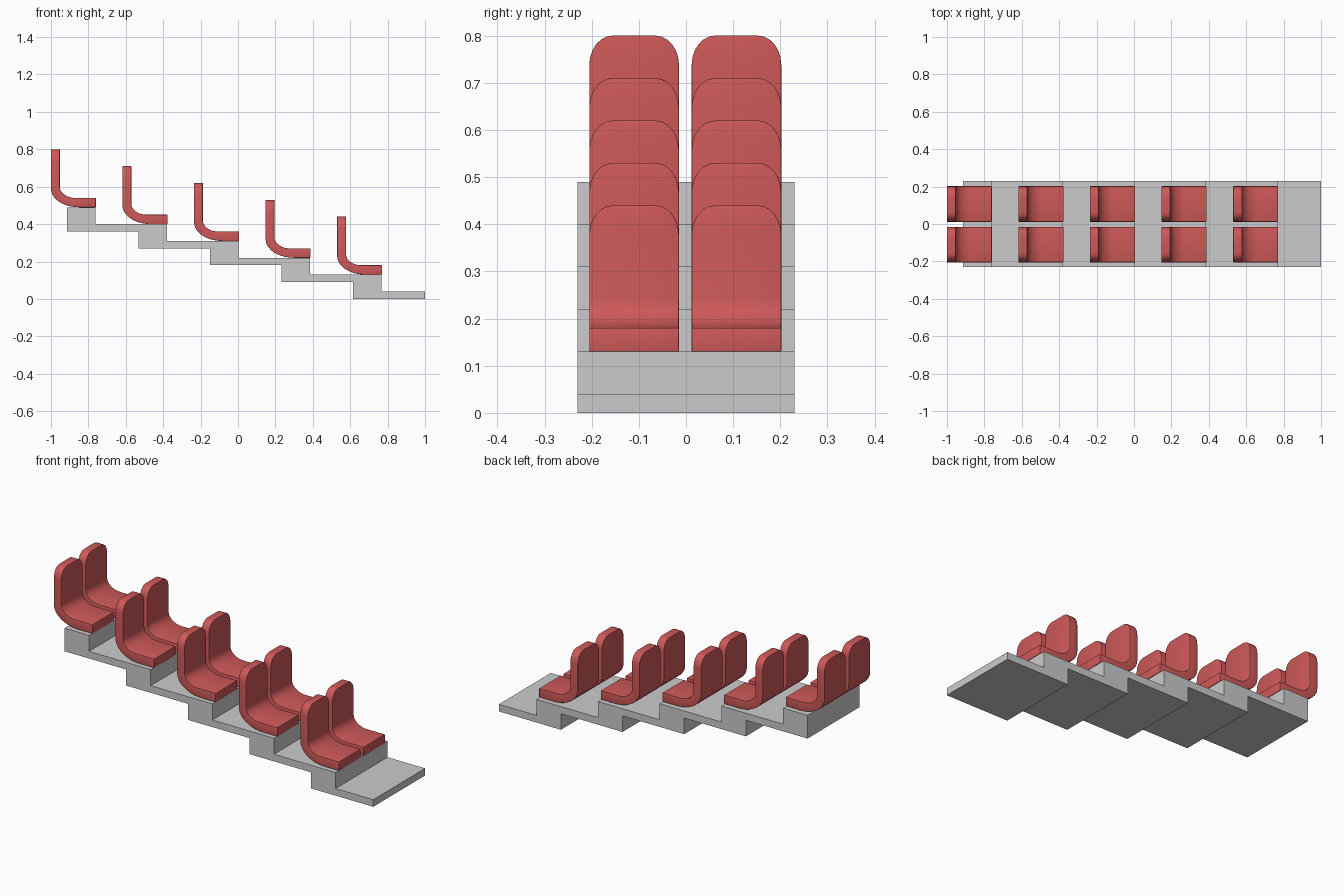
import bpy, bmesh
from math import sin, cos, radians

if "Cube" in bpy.data.objects:
    bpy.data.objects.remove(bpy.data.objects["Cube"])

ROWS, RUN, RISE = 5, 0.3825, 0.09

# Stepped concrete platform: one stair outline extruded along y
X0 = -0.915                                   # back of the top row
top, bottom = [], []
for i in range(ROWS):
    x, z = X0 + i * RUN, 0.36 - i * RISE
    x_end = x + RUN if i < ROWS - 1 else 1.0
    if i == 0:
        top.append((x, z + 0.13))
    top += [(x + 0.152, z + 0.13), (x + 0.152, z + 0.04)]
    bottom += [(x, z), (x_end, z)]
top.append((1.0, 0.04))
outline = top + bottom[::-1]

bm = bmesh.new()
face = bm.faces.new([bm.verts.new((x, -0.23, z)) for x, z in outline])
ext = bmesh.ops.extrude_face_region(bm, geom=[face])
bmesh.ops.translate(bm, vec=(0, 0.46, 0),
                    verts=[v for v in ext["geom"] if isinstance(v, bmesh.types.BMVert)])
bmesh.ops.recalc_face_normals(bm, faces=bm.faces)
mesh = bpy.data.meshes.new("stepped_platform")
bm.to_mesh(mesh)
bm.free()
bpy.context.collection.objects.link(bpy.data.objects.new("stepped_platform", mesh))

# Seat shell: stations (outer point, inner point, half width) from backrest top to seat front
HW, RX, RZ = 0.095, 0.05, 0.062
stations = []
for d in range(90, -1, -15):                  # rounded top corners
    t = radians(d)
    z = 0.8 - RZ * (1 - sin(t))
    stations.append(((-1.0, z), (-0.953, z), HW - RX * (1 - cos(t))))
for d in range(0, 91, 9):                     # bend from back into seat
    t = radians(d)
    stations.append(((-0.85 - 0.15 * cos(t), 0.59 - 0.10 * sin(t)),
                     (-0.87 - 0.083 * cos(t), 0.60 - 0.06 * sin(t)), HW))
stations.append(((-0.76, 0.49), (-0.76, 0.54), HW))

bm = bmesh.new()
rings = [[bm.verts.new((p[0], y, p[1])) for p, y in ((o, -w), (o, w), (n, w), (n, -w))]
         for o, n, w in stations]
for a, b in zip(rings, rings[1:]):
    for k in range(4):
        bm.faces.new((a[k], a[(k + 1) % 4], b[(k + 1) % 4], b[k]))
bm.faces.new(rings[0])
bm.faces.new(rings[-1][::-1])
bmesh.ops.recalc_face_normals(bm, faces=bm.faces)
# Soft rounding of the rim
rim = [e for e in bm.edges if e.calc_face_angle() > radians(40)]
bmesh.ops.bevel(bm, geom=rim, offset=0.007, offset_type='OFFSET', segments=3,
                profile=0.5, affect='EDGES', clamp_overlap=True)
seat_mesh = bpy.data.meshes.new("seat")
bm.to_mesh(seat_mesh)
bm.free()

red = bpy.data.materials.new("red_plastic")
red.diffuse_color = (0.62, 0.10, 0.10, 1)
red.use_nodes = True
red.node_tree.nodes["Principled BSDF"].inputs["Base Color"].default_value = red.diffuse_color
seat_mesh.materials.append(red)

# Two seats on every step
for i in range(ROWS):
    for side, y in (("left", -0.11), ("right", 0.107)):
        seat = bpy.data.objects.new(f"seat_{side}_{i + 1}", seat_mesh)
        seat.location = (i * RUN, y, -i * RISE)
        bpy.context.collection.objects.link(seat)
bpy.ops.object.select_all(action='DESELECT')
seat.select_set(True)
bpy.context.view_layer.objects.active = seat
bpy.ops.object.shade_smooth_by_angle(angle=radians(35))
